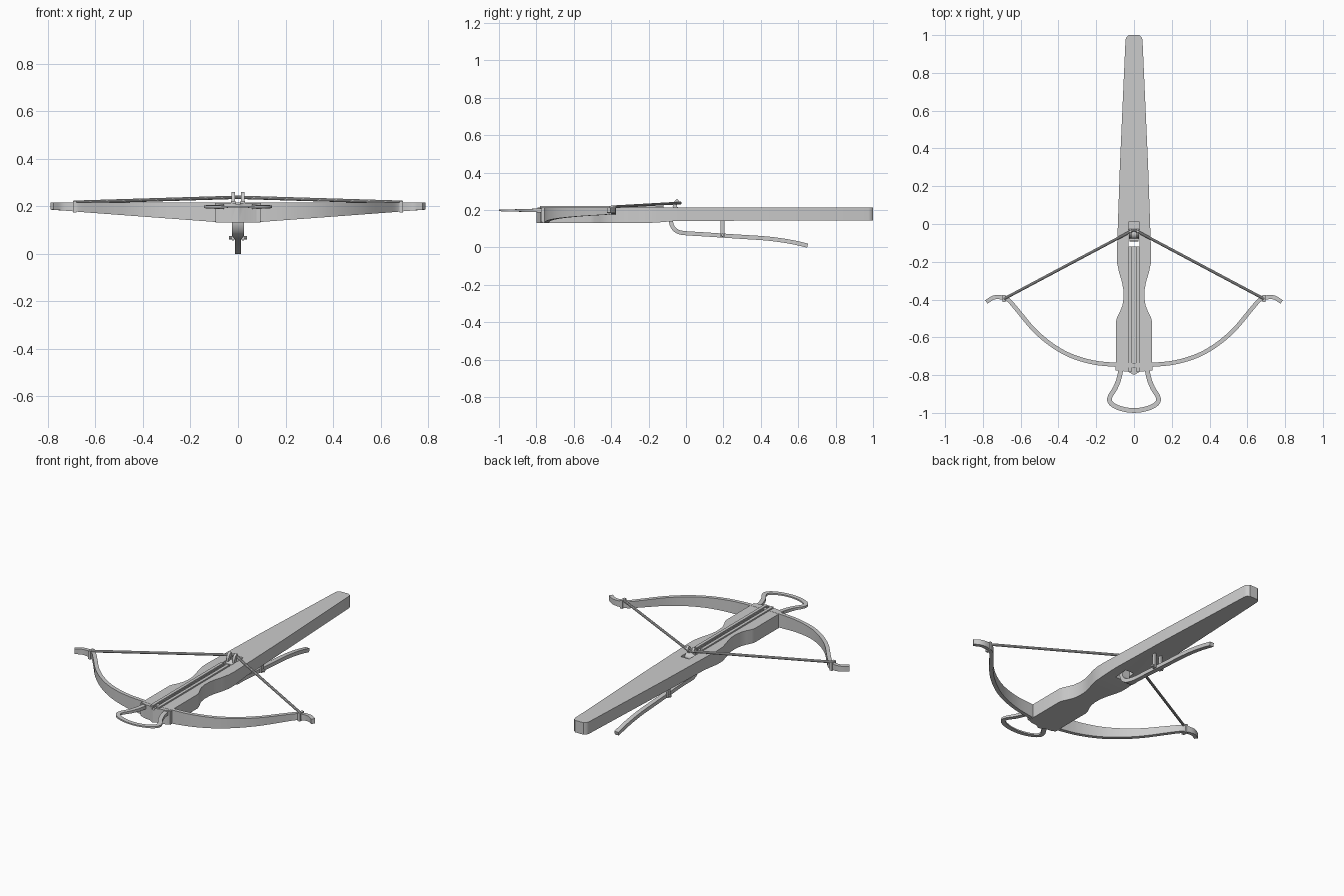
import bpy, bmesh, math
from mathutils import Vector

if "Cube" in bpy.data.objects:
    bpy.data.objects.remove(bpy.data.objects["Cube"])


def finish(name, bm, smooth=True):
    bmesh.ops.recalc_face_normals(bm, faces=bm.faces)
    me = bpy.data.meshes.new(name)
    bm.to_mesh(me)
    bm.free()
    ob = bpy.data.objects.new(name, me)
    bpy.context.collection.objects.link(ob)
    if smooth:
        shade(ob)
    return ob


def shade(ob):
    bpy.ops.object.select_all(action='DESELECT')
    ob.select_set(True)
    bpy.context.view_layer.objects.active = ob
    bpy.ops.object.shade_smooth_by_angle(angle=math.radians(35))


def loft(name, rings, smooth=True):
    bm = bmesh.new()
    vs = [[bm.verts.new(p) for p in r] for r in rings]
    n = len(rings[0])
    for a, b in zip(vs, vs[1:]):
        for i in range(n):
            j = (i + 1) % n
            bm.faces.new((a[i], a[j], b[j], b[i]))
    bm.faces.new(vs[0])
    bm.faces.new(vs[-1][::-1])
    return finish(name, bm, smooth)


def box(name, x, y, z):
    return loft(name, [[(a, y[0], z[0]), (a, y[1], z[0]), (a, y[1], z[1]), (a, y[0], z[1])] for a in x], False)


def rod(name, a, b, r, sides=10):
    a, b = Vector(a), Vector(b)
    q = (b - a).to_track_quat('Z', 'Y')
    ring = [Vector((r * math.cos(t), r * math.sin(t), 0)) for t in
            (2 * math.pi * i / sides for i in range(sides))]
    return loft(name, [[c + q @ v for v in ring] for c in (a, b)])


def spline(pts, steps=4):
    p = [Vector(q) for q in pts]
    p = [2 * p[0] - p[1]] + p + [2 * p[-1] - p[-2]]
    out = []
    for i in range(1, len(p) - 2):
        a, b, c, d = p[i - 1:i + 3]
        for k in range(steps):
            t = k / steps
            out.append(0.5 * (2 * b + (c - a) * t + (2 * a - 5 * b + 4 * c - d) * t * t
                              + (3 * b - a - 3 * c + d) * t ** 3))
    return out + [p[-2]]


def strip(name, pts, thick, span, place):
    """Rectangular bar along a plane curve; span gives its extent across the plane."""
    path = spline(pts)
    rings = []
    for i, c in enumerate(path):
        t = (path[min(i + 1, len(path) - 1)] - path[max(i - 1, 0)]).normalized()
        n = Vector((-t.y, t.x)) * thick / 2
        lo, hi = span(c)
        rings.append([place(c + n, lo), place(c + n, hi), place(c - n, hi), place(c - n, lo)])
    return loft(name, rings)


def flat(p, z):
    return (p.x, p.y, z)


def upright(p, x):
    return (x, p.x, p.y)


def mirrored(half):
    return [(-x, y) for x, y in half[::-1] if x > 0] + half


# Stock: stations of y, half width, underside height
stations = [(-0.798, .004, .131), (-.782, .03, .131), (-.778, .07, .131), (-.768, .094, .131),
            (-.51, .094, .131), (-.49, .088, .131), (-.46, .073, .131), (-.43, .061, .131),
            (-.39, .055, .131), (-.35, .056, .131), (-.31, .063, .131), (-.26, .078, .131),
            (-.21, .089, .131), (-.16, .091, .133), (-.05, .087, .142), (.3, .075, .143),
            (.975, .045, .143), (.99, .04, .143), (1.0, .027, .143)]
stock = loft("stock", [[(-w, y, b), (w, y, b), (w, y, .214), (-w, y, .214)] for y, w, b in stations], False)

# Lock slot, shallow rear pocket and bolt groove
for x, y, z in (((-.028, .028), (-.12, -.035), (.1, .3)),
                ((-.028, .028), (-.036, .01), (.195, .3)),
                ((-.009, .009), (-.9, -.11), (.207, .3))):
    cutter = box("cutter", x, y, z)
    cutter.hide_render = True
    mod = stock.modifiers.new("cut", 'BOOLEAN')
    mod.operation = 'DIFFERENCE'
    mod.solver = 'EXACT'
    mod.object = cutter
    bpy.context.view_layer.objects.active = stock
    bpy.ops.object.modifier_apply(modifier="cut")
    bpy.data.objects.remove(cutter)
shade(stock)

# Bow
bow = [(0, -.748), (.1, -.745), (.22, -.732), (.34, -.695), (.44, -.637), (.53, -.56),
       (.61, -.465), (.665, -.402), (.705, -.388), (.745, -.39), (.782, -.413)]
strip("bow", mirrored(bow), .022,
      lambda c: (.133 + .075 * max(0, abs(c.x) - .08), .215), flat)

# Stirrup
stirrup = [(0, -.987), (.05, -.982), (.1, -.965), (.128, -.94), (.125, -.91), (.1, -.87),
           (.08, -.82), (.068, -.765)]
strip("stirrup", mirrored(stirrup), .025,
      lambda c: (.194 - .03 * (c.y + .987), .202 + .03 * (c.y + .987)), flat)

for s, side in ((-1, "left"), (1, "right")):
    # Rail, bow clamp, string and string loop
    box(side + "_rail", (s * .011, s * .029), (-.78, -.12), (.2, .222))
    box(side + "_bow_clamp", (s * .076, s * .097), (-.775, -.755), (.137, .212))
    rod(side + "_string", (s * .69, -.397, .217), (0, -.03, .238), .0075)
    box(side + "_string_loop", (s * .68, s * .695), (-.412, -.375), (.174, .223))
    # Nut finger and trigger lug
    strip(side + "_nut_finger", [(-.055, .19), (-.06, .22), (-.054, .24), (-.04, .251)], .022,
          lambda c: (s * .012, s * .027), upright)
    box(side + "_trigger_lug", (s * .016, s * .026), (.184, .206), (.056, .15))

# Nut and trigger
rod("nut", (-.027, -.052, .19), (.027, -.052, .19), .027, 20)
trigger = [(-.078, .2), (-.08, .14), (-.07, .108), (-.048, .087), (-.01, .077), (.1, .07),
           (.28, .058), (.42, .049), (.52, .037), (.6, .022), (.65, .01)]


def trigger_width(c):
    w = .013 + .012 * min(1, max(0, (.02 - c.x) / .08))
    return -w, w


strip("trigger", trigger, .022, trigger_width, upright)
rod("trigger_pin", (-.037, .195, .067), (.037, .195, .067), .008)
